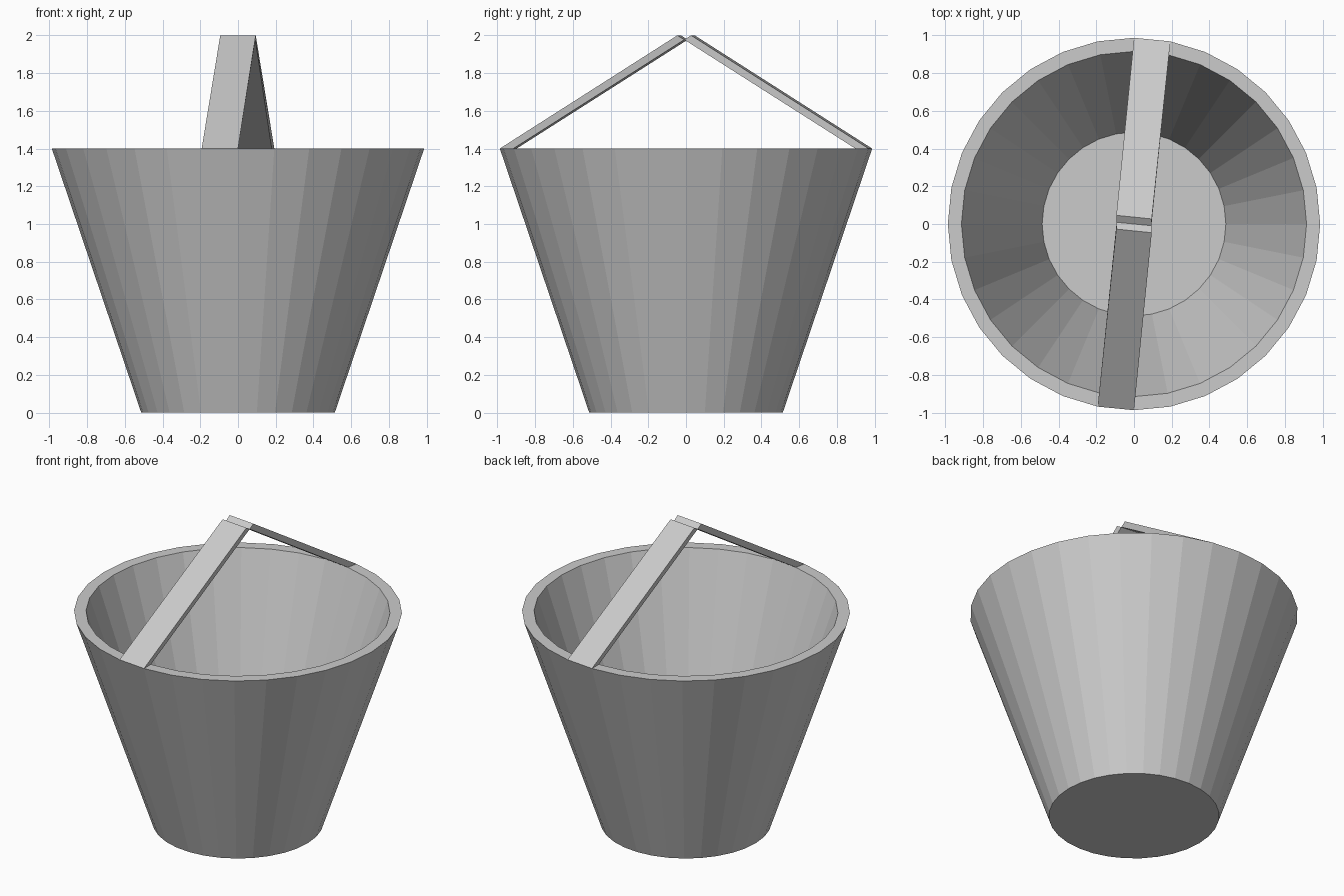
import bpy, bmesh
from math import sin, cos, pi
from mathutils import Matrix

if "Cube" in bpy.data.objects:
    bpy.data.objects.remove(bpy.data.objects["Cube"])

SIDES = 32
RIM_Z, R_OUT, R_IN = 1.4, 0.987, 0.915


def point(radius, index, z):
    a = 2 * pi * index / SIDES
    return (radius * cos(a), radius * sin(a), z)


def finish(bm, name):
    bmesh.ops.recalc_face_normals(bm, faces=bm.faces)
    mesh = bpy.data.meshes.new(name)
    bm.to_mesh(mesh)
    bm.free()
    obj = bpy.data.objects.new(name, mesh)
    bpy.context.collection.objects.link(obj)
    return obj


# Bucket: outer wall, flat rim, inner wall and floor from one profile
profile = [(0.513, 0), (R_OUT, RIM_Z), (R_IN, RIM_Z), (0.487, 0.12)]
bm = bmesh.new()
rings = [[bm.verts.new(point(r, i, z)) for i in range(SIDES)] for r, z in profile]
for lower, upper in zip(rings, rings[1:]):
    for i in range(SIDES):
        j = (i + 1) % SIDES
        bm.faces.new((lower[i], lower[j], upper[j], upper[i]))
bm.faces.new(rings[0])
bm.faces.new(rings[-1])
finish(bm, "bucket")


# Handle arms: each rises from one rim segment to the notched peak
def handle_arm(name, turn):
    bm = bmesh.new()
    base = [point(R_OUT, 8, RIM_Z), point(R_OUT, 7, RIM_Z),
            point(R_IN, 7, RIM_Z), point(R_IN, 8, RIM_Z)]
    peak = [(-0.094, 0.046, 2.0), (0.094, 0.027, 2.0),
            (0.092, -0.009, 1.977), (-0.092, 0.009, 1.977)]
    b = [bm.verts.new(p) for p in base]
    t = [bm.verts.new(p) for p in peak]
    for i in range(4):
        j = (i + 1) % 4
        bm.faces.new((b[i], b[j], t[j], t[i]))
    bm.faces.new(b)
    bm.faces.new(t)
    bm.transform(Matrix.Rotation(turn, 4, 'Z'))
    finish(bm, name)


handle_arm("handle_back_arm", 0)
handle_arm("handle_front_arm", pi)
